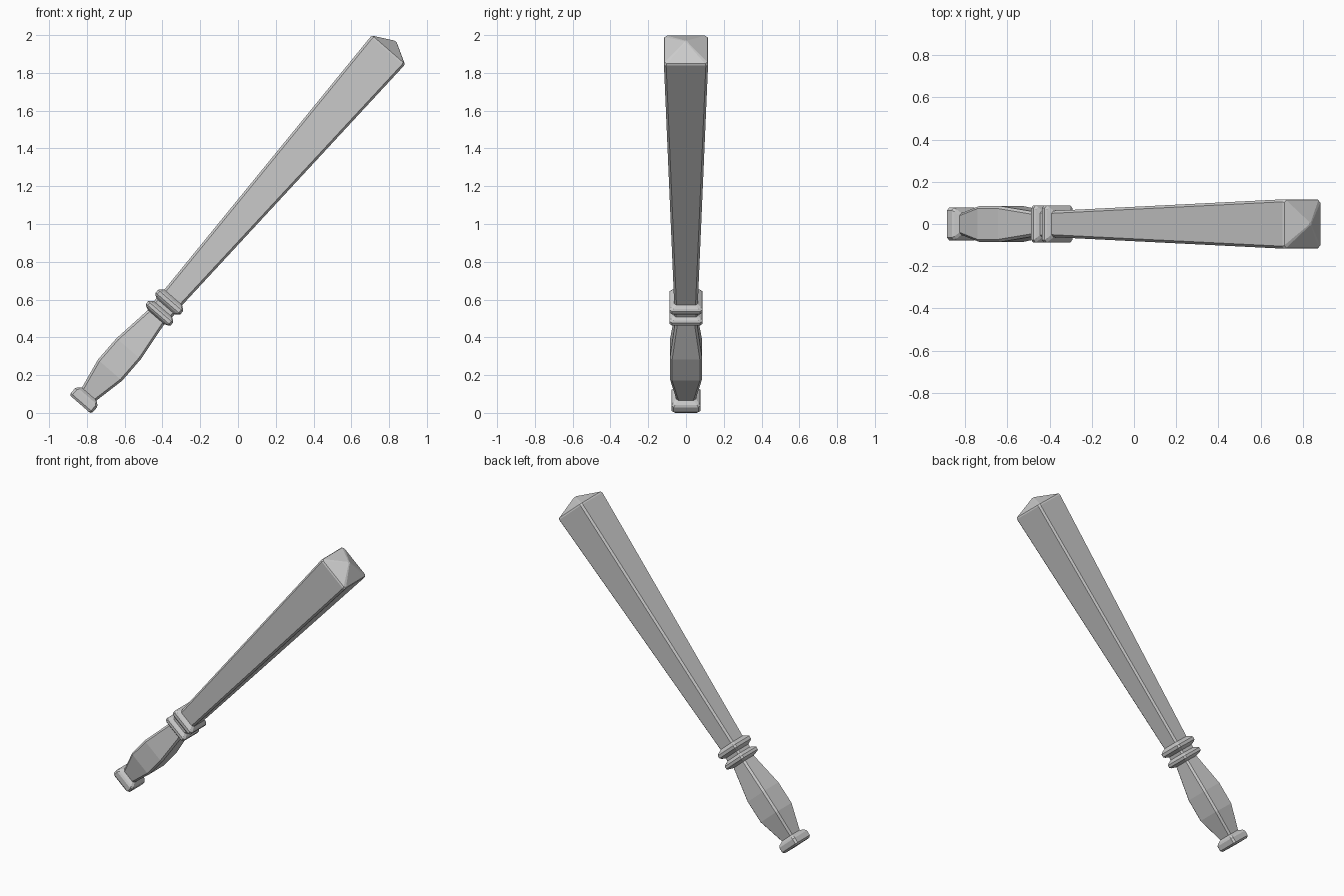
import bpy
import bmesh
import math
from mathutils import Matrix

cube = bpy.data.objects.get("Cube")
if cube:
    bpy.data.objects.remove(cube, do_unlink=True)

# Single plain grey material
grey = bpy.data.materials.new("plain grey")
grey.use_nodes = True
colour = (0.6, 0.6, 0.6, 1.0)
grey.diffuse_color = colour
grey.node_tree.nodes["Principled BSDF"].inputs["Base Color"].default_value = colour

# The whole club leans over towards +x
LEAN = Matrix.Translation((-0.835, 0, 0.045)) @ Matrix.Rotation(math.radians(41), 4, 'Y')


def square_ring(bm, height, half, chamfer):
    """Square section with cut corners at a height along the axis."""
    inner = half - chamfer
    points = []
    for turn in range(4):
        spin = Matrix.Rotation(turn * math.pi / 2, 4, 'Z')
        for y in (-inner, inner):
            v = bm.verts.new((half, y, height))
            v.co = spin @ v.co
            points.append(v)
    return points


def square_turned(name, profile, chamfer=0.012):
    """Loft cut-corner square sections through (height, half width) pairs."""
    bm = bmesh.new()
    rings = [square_ring(bm, h, w, min(chamfer, w * 0.6)) for h, w in profile]
    for low, high in zip(rings, rings[1:]):
        for i in range(8):
            j = (i + 1) % 8
            bm.faces.new((low[i], low[j], high[j], high[i]))
    bm.faces.new(rings[0][::-1])
    bm.faces.new(rings[-1])
    bmesh.ops.recalc_face_normals(bm, faces=bm.faces[:])
    bm.transform(LEAN)
    mesh = bpy.data.meshes.new(name)
    bm.to_mesh(mesh)
    bm.free()
    mesh.materials.append(grey)
    obj = bpy.data.objects.new(name, mesh)
    bpy.context.collection.objects.link(obj)
    return obj


# Flared foot at the end of the handle
square_turned("pommel", [(0, 0.068), (0.012, 0.077), (0.046, 0.077),
                         (0.058, 0.07), (0.072, 0.052)])

# Swelling handle
square_turned("grip", [(0.065, 0.05), (0.24, 0.085), (0.39, 0.085), (0.63, 0.055)])

# Two raised bands with a groove between them
square_turned("collar", [(0.612, 0.058), (0.622, 0.08), (0.63, 0.087), (0.648, 0.087),
                         (0.657, 0.08), (0.668, 0.064), (0.688, 0.064), (0.699, 0.08),
                         (0.708, 0.087), (0.728, 0.087), (0.737, 0.08), (0.752, 0.06)])

# Long widening shaft with a low pyramid tip
square_turned("shaft", [(0.735, 0.062), (2.478, 0.117), (2.488, 0.113), (2.545, 0.008)])
